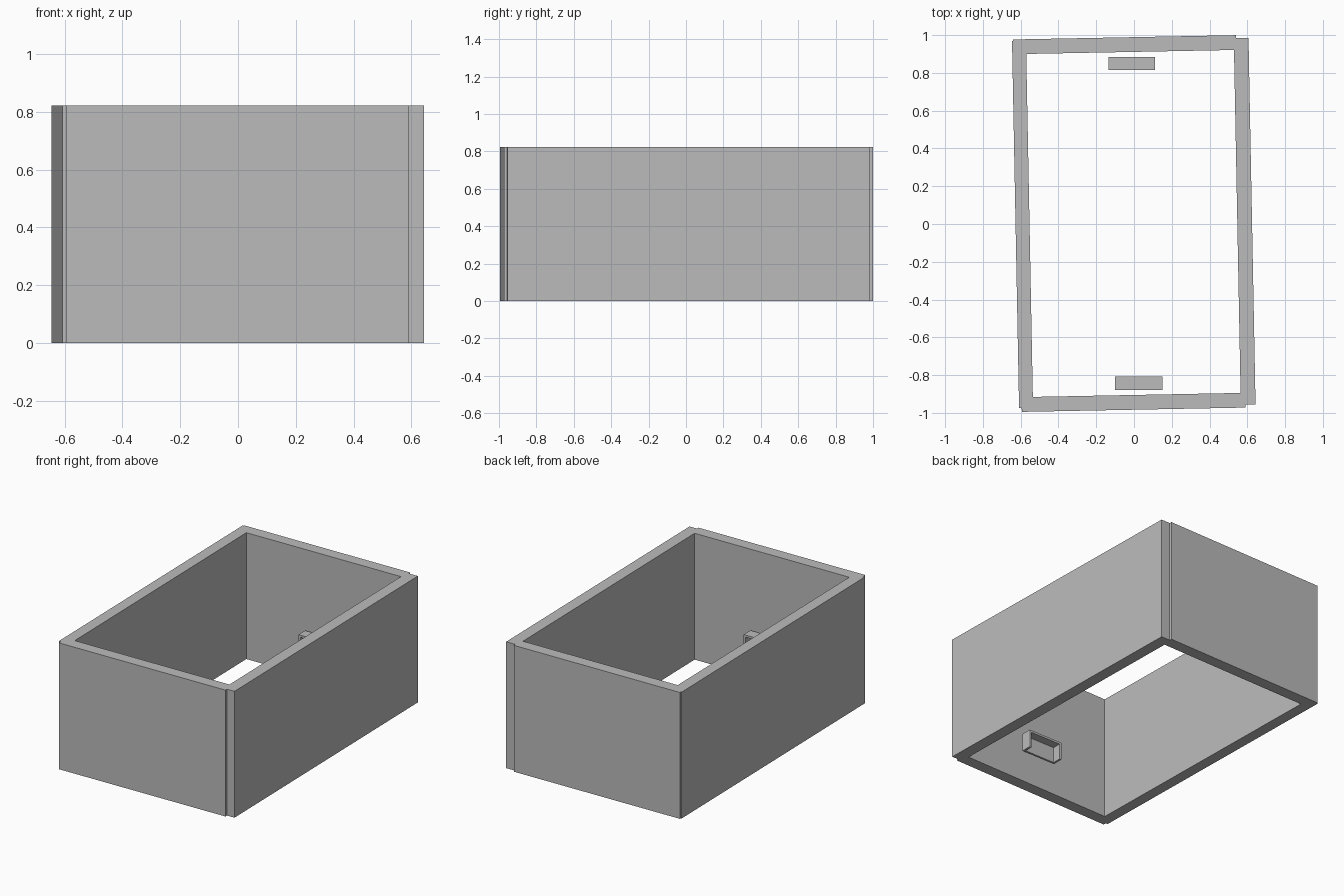
import bpy
import bmesh
from math import radians
from mathutils import Matrix

cube = bpy.data.objects.get("Cube")
if cube:
    bpy.data.objects.remove(cube, do_unlink=True)

grey = bpy.data.materials.new("plain_grey")
grey.use_nodes = True
colour = (0.5, 0.5, 0.5, 1)
grey.diffuse_color = colour
grey.node_tree.nodes["Principled BSDF"].inputs["Base Color"].default_value = colour

HEIGHT = 0.823
TILT = Matrix.Rotation(radians(1.1), 4, "Z")


def add_box(bm, x, y, z):
    """Add a box spanning the three (low, high) ranges."""
    spans = (x, y, z)
    centre = [(a + b) / 2 for a, b in spans]
    size = [b - a for a, b in spans]
    matrix = Matrix.Translation(centre) @ Matrix.Diagonal((*size, 1))
    bmesh.ops.create_cube(bm, size=1, matrix=matrix)


def make_object(name, boxes, turn=Matrix.Identity(4)):
    bm = bmesh.new()
    for box in boxes:
        add_box(bm, *box)
    bm.transform(turn)
    mesh = bpy.data.meshes.new(name)
    bm.to_mesh(mesh)
    bm.free()
    mesh.materials.append(grey)
    obj = bpy.data.objects.new(name, mesh)
    bpy.context.collection.objects.link(obj)
    return obj


# Four boards, slightly offset at the corners, all turned a little
walls = {
    "right_wall": ((-0.627, -0.553), (-0.963, 0.98)),
    "left_wall": ((0.547, 0.625), (-0.967, 0.973)),
    "front_wall": ((-0.613, 0.571), (-0.983, -0.905)),
    "back_wall": ((-0.621, 0.56), (0.911, 0.989)),
}
for name, (x, y) in walls.items():
    make_object(name, [(x, y, (0, HEIGHT))], TILT)


# Small hoods on the inside, open below and towards the middle
def make_hood(name, x0, x1, y_open, y_back):
    low, high, t = 0.19, 0.308, 0.014
    y = tuple(sorted((y_open, y_back)))
    inward = t if y_open > y_back else -t
    back = tuple(sorted((y_back, y_back + inward)))
    make_object(name, [
        ((x0, x1), y, (high - t, high)),
        ((x0, x0 + t), y, (low, high - t)),
        ((x1 - t, x1), y, (low, high - t)),
        ((x0 + t, x1 - t), back, (low, high - t)),
    ])


make_hood("front_hood", -0.1, 0.15, -0.807, -0.878)
make_hood("back_hood", -0.135, 0.112, 0.815, 0.885)
